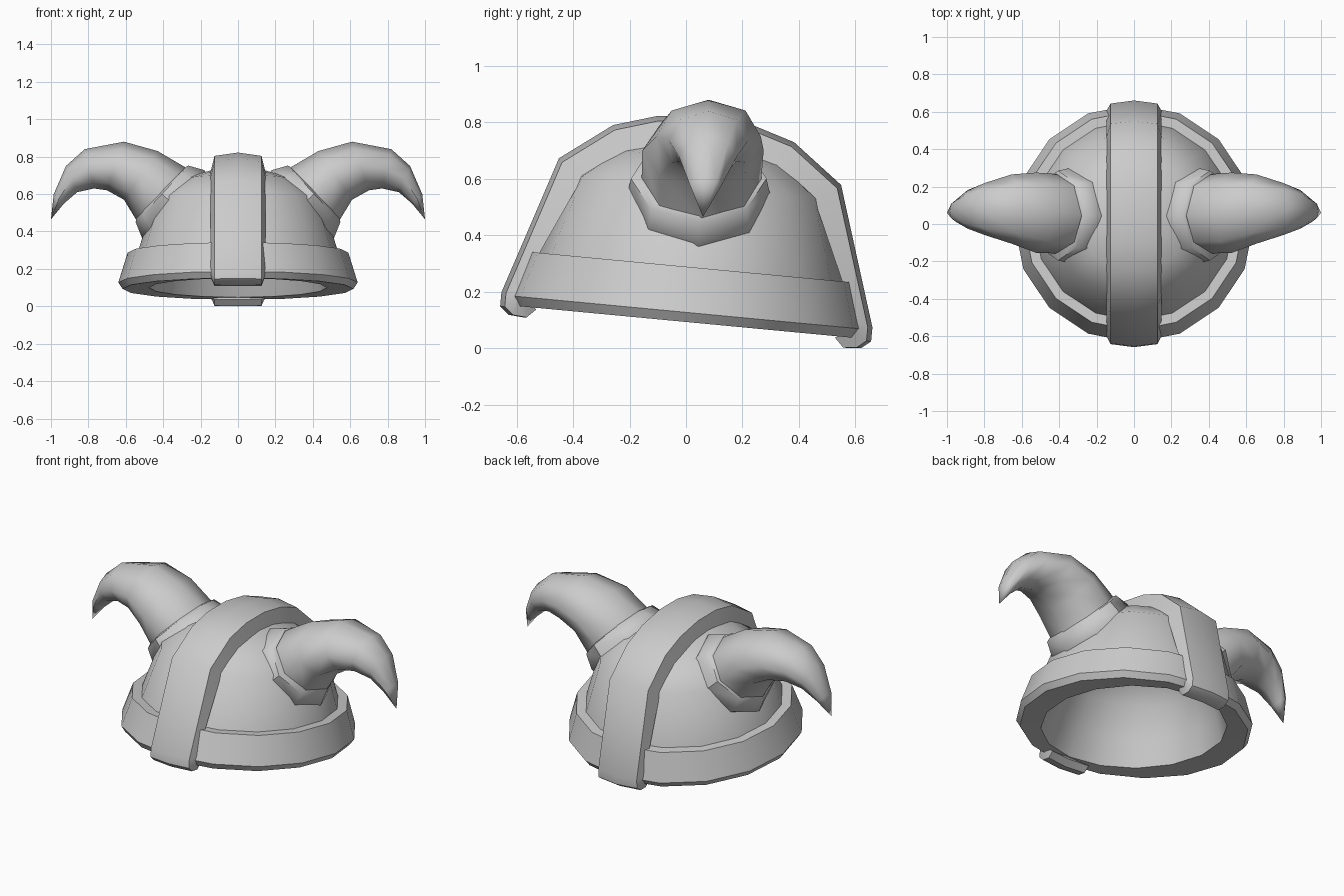
import bpy, bmesh, math
from mathutils import Vector

cube = bpy.data.objects.get("Cube")
if cube:
    bpy.data.objects.remove(cube, do_unlink=True)

grey = bpy.data.materials.new("plain_grey")
grey.use_nodes = True
grey.diffuse_color = (0.6, 0.6, 0.6, 1)
grey.node_tree.nodes["Principled BSDF"].inputs["Base Color"].default_value = (0.6, 0.6, 0.6, 1)


def loft(name, rings, cap_start=False, cap_end=False, angle=38):
    """Skin a list of closed point rings; a one-point ring makes a tip."""
    bm = bmesh.new()
    rows = [[bm.verts.new(p) for p in ring] for ring in rings]
    for a, b in zip(rows, rows[1:]):
        n = max(len(a), len(b))
        for i in range(n):
            j = (i + 1) % n
            quad = [a[i % len(a)], a[j % len(a)], b[j % len(b)], b[i % len(b)]]
            bm.faces.new(list(dict.fromkeys(quad)))
    if cap_start:
        bm.faces.new(rows[0])
    if cap_end:
        bm.faces.new(rows[-1])
    bmesh.ops.recalc_face_normals(bm, faces=bm.faces)
    mesh = bpy.data.meshes.new(name)
    bm.to_mesh(mesh)
    bm.free()
    mesh.materials.append(grey)
    ob = bpy.data.objects.new(name, mesh)
    bpy.context.collection.objects.link(ob)
    bpy.ops.object.select_all(action='DESELECT')
    ob.select_set(True)
    bpy.context.view_layer.objects.active = ob
    bpy.ops.object.shade_smooth_by_angle(angle=math.radians(angle))
    return ob


def tilt(ob):
    ob.rotation_euler.x = math.radians(-5.4)
    ob.location.z = 0.101


def ellipse(rx, ry, z, n=16):
    if rx == 0:
        return [(0, 0, z)]
    return [(rx * math.cos(t), ry * math.sin(t), z)
            for t in (2 * math.pi * i / n for i in range(n))]


# Helmet shell: round crown and brim band outside, oval hollow inside
crown = [(0, .638), (.16, .622), (.31, .575), (.445, .472), (.537, .187),
         (.59, .187), (.64, .026), (.617, -.008)]
hollow = [(.475, .54, -.002), (.45, .475, .14), (.40, .41, .32), (.27, .27, .46), (0, 0, .53)]
tilt(loft("helmet_shell", [ellipse(r, r, z) for r, z in crown] +
          [ellipse(*ring) for ring in hollow]))

# Crest strip running front to back, hooked under the brim at both ends
outer = [(.545, -.014), (.577, -.046), (.627, -.042), (.66, -.015), (.66, .035),
         (.502, .527), (.322, .662), (.172, .708), (0, .724)]
inner = [(.555, .005), (.577, .01), (.6, .02), (.6, .03), (.6, .05),
         (.42, .45), (.28, .56), (.15, .60), (0, .61)]
pairs = list(zip(outer, inner))
sections = []
for side, part in ((-1, pairs), (1, pairs[-2::-1])):
    for (oy, oz), (iy, iz) in part:
        oy, iy = oy * side, iy * side
        k = .975
        sections.append([(-.148, iy, iz), (-.126, oy * k, oz * k), (0, oy, oz),
                         (.126, oy * k, oz * k), (.148, iy, iz)])
tilt(loft("crest_strip", sections, cap_start=True, cap_end=True))


def oval(top, bottom, half_width, y, n=8):
    """Ring through a top and a bottom point of the xz plane."""
    a, b = Vector((top[0], y, top[1])), Vector((bottom[0], y, bottom[1]))
    mid, up = (a + b) / 2, (a - b) / 2
    across = Vector((0, half_width, 0))
    return [mid + up * math.cos(t) + across * math.sin(t)
            for t in (2 * math.pi * i / n for i in range(n))]


def mirror(ob):
    ob.modifiers.new("mirror", 'MIRROR').use_axis[0] = True


# Tapered collars around the horn roots, on both sides
collar = [((.155, .69), (.475, .345), .25), ((.18, .728), (.512, .362), .253),
          ((.265, .752), (.547, .45), .24), ((.28, .745), (.545, .475), .2)]
mirror(loft("horn_collars", [oval(t, b, w, .045) for t, b, w in collar], angle=45))

# Curved horns, on both sides
horn = [((.25, .71), (.51, .42), .205, .05), ((.285, .745), (.54, .455), .212, .055),
        ((.43, .83), (.61, .57), .215, .06), ((.61, .88), (.70, .62), .185, .08),
        ((.82, .84), (.77, .63), .14, .08), ((.92, .75), (.86, .61), .103, .078),
        ((.985, .60), (.93, .55), .055, .07)]
rings = [oval(t, b, w, y) for t, b, w, y in horn]
mirror(loft("horns", rings + [[(1.0, .06, .465)]], angle=60))
